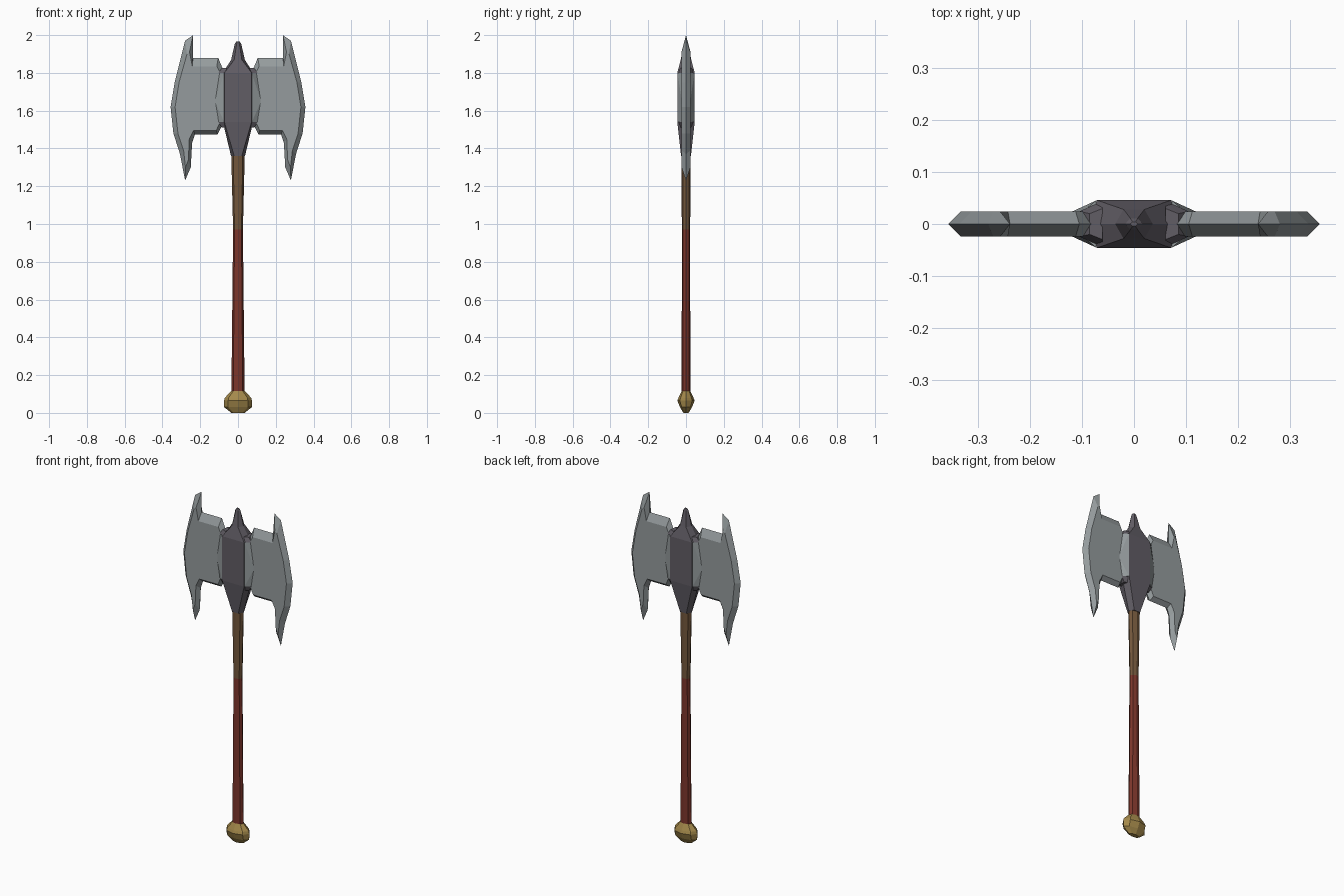
import bpy, bmesh, math

if "Cube" in bpy.data.objects:
    bpy.data.objects.remove(bpy.data.objects["Cube"])


def material(name, rgb):
    m = bpy.data.materials.new(name)
    m.use_nodes = True
    m.diffuse_color = (*rgb, 1)
    bsdf = m.node_tree.nodes["Principled BSDF"]
    bsdf.inputs["Base Color"].default_value = (*rgb, 1)
    bsdf.inputs["Roughness"].default_value = 0.7
    return m


STEEL = material("steel", (0.30, 0.33, 0.34))
DARK = material("dark iron", (0.12, 0.11, 0.13))
WOOD = material("wood", (0.17, 0.095, 0.045))
LEATHER = material("red leather", (0.20, 0.036, 0.024))
BRASS = material("brass", (0.37, 0.25, 0.07))


def finish(name, bm, mat):
    bmesh.ops.recalc_face_normals(bm, faces=bm.faces)
    mesh = bpy.data.meshes.new(name)
    bm.to_mesh(mesh)
    bm.free()
    mesh.materials.append(mat)
    obj = bpy.data.objects.new(name, mesh)
    bpy.context.collection.objects.link(obj)
    return obj


def loft(name, rings, mat):
    """Skin a stack of equal-length point rings and cap both ends."""
    bm = bmesh.new()
    loops = [[bm.verts.new(p) for p in ring] for ring in rings]
    n = len(loops[0])
    for a, b in zip(loops, loops[1:]):
        for i in range(n):
            j = (i + 1) % n
            bm.faces.new((a[i], a[j], b[j], b[i]))
    bm.faces.new(loops[0])
    bm.faces.new(loops[-1])
    return finish(name, bm, mat)


def octagon(z, rx, ry):
    angles = [math.tau * i / 8 for i in range(8)]
    return [(rx * math.cos(t), ry * math.sin(t), z) for t in angles]


def hexagon(z, a, y, c):
    return [(c, 0, z), (a, y, z), (-a, y, z), (-c, 0, z), (-a, -y, z), (a, -y, z)]


# Handle: brass pommel, leather grip, wooden neck
loft("pommel", [octagon(0, .035, .014), octagon(.03, .073, .032),
                octagon(.065, .074, .046), octagon(.08, .07, .04),
                octagon(.115, .036, .023)], BRASS)
loft("grip", [octagon(.11, .035, .023), octagon(.97, .026, .022)], LEATHER)
loft("neck", [octagon(.97, .026, .022), octagon(1.38, .036, .025)], WOOD)

# Head core with a spike on top
loft("head_core", [hexagon(1.36, .02, .026, .037), hexagon(1.54, .072, .046, .08),
                   hexagon(1.80, .072, .046, .08), hexagon(1.87, .02, .028, .036),
                   hexagon(1.955, .007, .011, .017), hexagon(1.967, .003, .004, .008)], DARK)

# Blade outline: sharp rim paired with the edge of the flat cheek
RIM = [(.06, 1.79), (.08, 1.82), (.105, 1.88), (.238, 1.88), (.238, 2.0), (.28, 1.97),
       (.335, 1.75), (.357, 1.62), (.342, 1.48), (.307, 1.37), (.28, 1.23),
       (.25, 1.30), (.243, 1.43), (.228, 1.475), (.108, 1.475), (.085, 1.52), (.06, 1.55)]
CHEEK = [(.06, 1.76), (.09, 1.79), (.112, 1.835), (.242, 1.835), (.257, 1.91), (.27, 1.90),
         (.312, 1.75), (.333, 1.62), (.318, 1.48), (.288, 1.39), (.278, 1.30),
         (.263, 1.34), (.258, 1.45), (.236, 1.495), (.115, 1.495), (.095, 1.54), (.06, 1.57)]

for side, s in (("left", 1), ("right", -1)):
    loft(side + "_blade", [[(s * x, -.024, z) for x, z in CHEEK],
                           [(s * x, 0, z) for x, z in RIM],
                           [(s * x, .024, z) for x, z in CHEEK]], STEEL)

    # Wedge that tapers from the core out to the blade cheeks
    bm = bmesh.new()
    for y in (-1, 1):
        for x, d, z in ((.073, .045, 1.80), (.073, .045, 1.54), (.1, .022, 1.80),
                        (.123, .022, 1.65), (.105, .022, 1.54)):
            bm.verts.new((s * x, y * d, z))
    bmesh.ops.convex_hull(bm, input=bm.verts)
    bmesh.ops.dissolve_limit(bm, angle_limit=math.radians(1), verts=bm.verts, edges=bm.edges)
    finish(side + "_blade_socket", bm, STEEL)

    # Small dark lugs under and over the socket
    for label, z, dz in (("lower", 1.54, -.03), ("upper", 1.80, .025)):
        bm = bmesh.new()
        for x, y, h in ((.06, .044, 0), (.105, .024, 0), (.06, .03, dz), (.085, .02, dz)):
            for k in (-1, 1):
                bm.verts.new((s * x, k * y, z + h))
        bmesh.ops.convex_hull(bm, input=bm.verts)
        finish(side + "_" + label + "_lug", bm, DARK)
